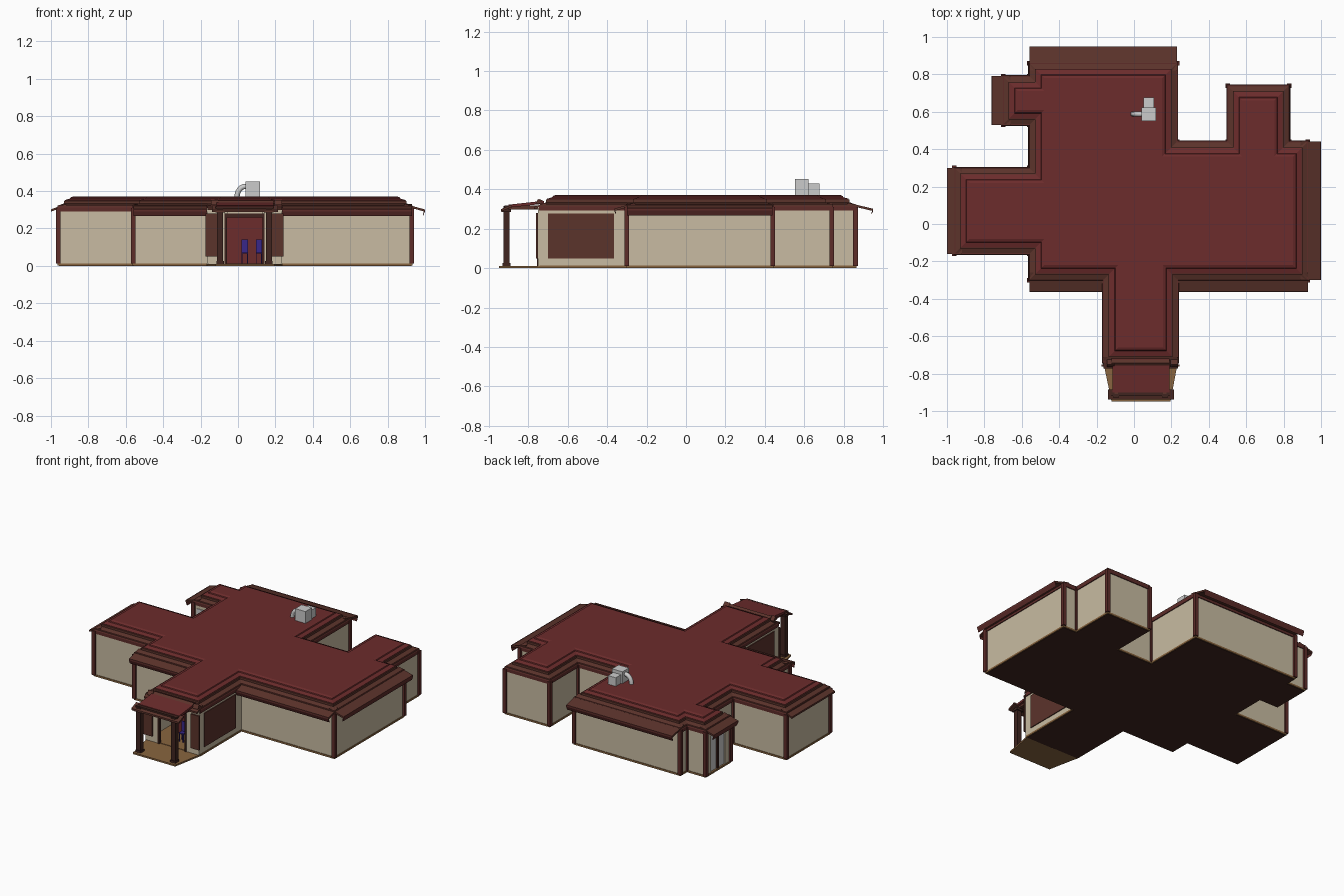
import bpy, bmesh, math
from mathutils import Vector

if "Cube" in bpy.data.objects:
    bpy.data.objects.remove(bpy.data.objects["Cube"])


def mat(name, r, g, b):
    m = bpy.data.materials.new(name)
    m.diffuse_color = (r, g, b, 1)
    m.use_nodes = True
    m.node_tree.nodes["Principled BSDF"].inputs["Base Color"].default_value = m.diffuse_color
    return m


WALL = mat("beige", .58, .50, .36)
RED = mat("roof_red", .15, .025, .025)
BROWN = mat("brown", .105, .033, .024)
DARK = mat("dark_brown", .05, .018, .014)
TRIM = mat("corner_red", .11, .025, .022)
TAN = mat("tan", .25, .13, .05)
BLUE = mat("blue", .04, .02, .25)

# building footprint, counter-clockwise
PLAN = [(.93, -.3), (.93, .44), (.83, .44), (.83, .74), (.5, .74), (.5, .44),
        (.23, .44), (.23, .86), (-.56, .86), (-.56, .79), (-.7, .79), (-.7, .53),
        (-.56, .53), (-.56, .3), (-.96, .3), (-.96, -.16), (-.56, -.16),
        (-.56, -.3), (-.165, -.3), (-.165, -.74), (.235, -.74), (.235, -.3)]
N = len(PLAN)


def inset(poly, d):
    out = []
    for i, p in enumerate(poly):
        a, p, b = Vector(poly[i - 1]), Vector(p), Vector(poly[(i + 1) % len(poly)])
        e1, e2 = (p - a).normalized(), (b - p).normalized()
        q = p + d * (Vector((-e1.y, e1.x)) + Vector((-e2.y, e2.x)))
        out.append((q.x, q.y))
    return out


def mesh(name, verts, faces, m=None):
    me = bpy.data.meshes.new(name)
    me.from_pydata(verts, [], faces)
    bm = bmesh.new()
    bm.from_mesh(me)
    bmesh.ops.recalc_face_normals(bm, faces=bm.faces)
    bm.to_mesh(me)
    bm.free()
    if m:
        me.materials.append(m)
    ob = bpy.data.objects.new(name, me)
    bpy.context.collection.objects.link(ob)
    return ob


def loft(name, rings, m):
    """Closed solid through a stack of matching rings."""
    n = len(rings[0])
    verts = [v for r in rings for v in r]
    faces = [(k * n + i, k * n + (i + 1) % n, (k + 1) * n + (i + 1) % n, (k + 1) * n + i)
             for k in range(len(rings) - 1) for i in range(n)]
    faces += [tuple(range(n))[::-1], tuple(range(len(verts) - n, len(verts)))]
    return mesh(name, verts, faces, m)


def plan_loft(name, steps, m, poly=PLAN):
    return loft(name, [[(x, y, z) for x, y in inset(poly, d)] for d, z in steps], m)


def box(name, x0, x1, y0, y1, z0, z1, m=None):
    return loft(name, [[(x0, y0, z), (x1, y0, z), (x1, y1, z), (x0, y1, z)] for z in (z0, z1)], m)


def eave(name, a, b, out, m=BROWN, zi=.332, zo=.302, back=.04, t=.012):
    """Sloped slab along wall line a-b (counter-clockwise), reaching out from it."""
    a, b = Vector(a), Vector(b)
    d = (b - a).normalized()
    n = Vector((d.y, -d.x))
    rings = []
    for p in (a, b):
        i, o = p - n * back, p + n * out
        rings.append([(i.x, i.y, zi), (o.x, o.y, zo), (o.x, o.y, zo - t), (i.x, i.y, zi - t)])
    loft(name, rings, m)


# floor slab and tan skirting
plan_loft("floor_slab", [(.002, 0), (.002, .008)], DARK)
plan_loft("base_skirting", [(-.004, .002), (-.004, .014)], TAN)

# outer walls, leaving the front entrance and the side lobby open
OPEN = (10, 19)
verts = [(x, y, z) for z in (.01, .315) for x, y in PLAN]
walls = mesh("outer_walls", verts, [(i, (i + 1) % N, N + (i + 1) % N, N + i)
                                    for i in range(N) if i not in OPEN], WALL)
s = walls.modifiers.new("thickness", "SOLIDIFY")
s.thickness = .012

# corner posts and fascia
for i, (x, y) in enumerate(PLAN):
    if y > -.7 and i not in (18, 21):
        box("corner_post", x - .012, x + .012, y - .012, y + .012, .012, .31, TRIM)
plan_loft("fascia", [(-.006, .292), (-.006, .312), (.0, .325)], TRIM)

# stepped roof
plan_loft("roof_border", [(-.004, .31), (-.004, .322), (.03, .334), (.03, .348), (.045, .352)], BROWN)
plan_loft("roof_top", [(.035, .34), (.035, .352), (.062, .36), (.065, .366), (.08, .372)], RED)

# sloped eaves over the main wall ends
for i, out in ((0, .068), (7, .088), (10, .06), (14, .04), (17, .062), (21, .062)):
    a, b = PLAN[i], PLAN[(i + 1) % N]
    if i == 21:
        a, b = PLAN[21], PLAN[0]
    eave("eave", a, b, out)
    eave("eave_edge", a, b, out + .002, TRIM, zi=.31 - .03, zo=.304, back=-out + .008, t=.012) if i != 14 else None

# side lobby: frame with plain glazing
box("lobby_jamb", -.7, -.688, .53, .585, .01, .31, WALL)
box("lobby_jamb", -.7, -.688, .735, .79, .01, .31, WALL)
box("lobby_lintel", -.7, -.688, .585, .735, .275, .31, WALL)
box("lobby_glass", -.692, -.688, .585, .735, .012, .275)
box("lobby_mullion", -.703, -.69, .654, .666, .012, .275, DARK)
box("lobby_side_glass", -.675, -.585, .524, .529, .03, .27)

# entrance front wall around the open doorway
for c in (-1, 1):
    xs = sorted((.035 + c * .105, .035 + c * .2))
    box("entrance_wall", *xs, -.75, -.735, .01, .31, WALL)
    xs = sorted((.035 + c * .145, .035 + c * .208))
    box("front_shutter", *xs, -.762, -.75, .05, .28, BROWN)
    xs = sorted((.035 + c * .2, .035 + c * .206))
    box("side_panel", *xs, -.70, -.365, .05, .277, BROWN)
    # door frame
    xs = sorted((.035 + c * .095, .035 + c * .107))
    box("door_frame", *xs, -.755, -.735, .01, .272, DARK)
    # porch posts with base and cap
    x = .035 + c * .13
    box("porch_post", x - .016, x + .016, -.927, -.895, .01, .315, DARK)
    box("post_base", x - .02, x + .02, -.931, -.891, .008, .025, DARK)
    box("post_cap", x - .024, x + .024, -.935, -.887, .285, .3, DARK)
    # beams from posts back to the wall
    box("porch_side_beam", x - .01, x + .01, -.91, -.74, .298, .318, BROWN)
box("entrance_lintel", -.06, .13, -.75, -.735, .28, .31, WALL)
box("door_head", -.072, .142, -.755, -.735, .26, .28, DARK)
box("inner_red_wall", -.06, .13, -.56, -.55, .01, .29, RED)

# blue chairs in the entrance hall
for x, y in ((.02, -.66), (.095, -.68)):
    box("chair_seat", x, x + .034, y, y + .034, .065, .073, BLUE)
    box("chair_back", x, x + .034, y + .03, y + .036, .073, .14, BLUE)
    for lx in (x, x + .029):
        for ly in (y, y + .029):
            box("chair_leg", lx, lx + .005, ly, ly + .005, .008, .065, BLUE)

# porch floor and roof
loft("porch_floor", [[(-.165, -.735, z), (-.12, -.948, z), (.195, -.948, z), (.235, -.735, z)]
                     for z in (0, .011)], TAN)
eave("porch_roof", (-.115, -.75), (.19, -.75), .15, RED, zi=.342, zo=.322, back=.03, t=.015)
eave("porch_front_eave", (-.14, -.9), (.215, -.9), .038, BROWN, zi=.322, zo=.3, back=.015)
eave("entrance_eave", (-.163, -.74), (.235, -.74), .032, BROWN, zi=.334, zo=.31, back=.03)
box("porch_beam", -.12, .19, -.92, -.9, .296, .318, DARK)
for x in (-.145, .195):
    loft("entrance_ridge", [[(k, -.765, .325), (k, -.75, .352), (k, -.725, .33)] for k in (x, x + .04)], BROWN)
loft("porch_ridge", [[(k, -.76, .335), (k, -.742, .35), (k, -.72, .34)] for k in (-.12, .19)], BROWN)

# rooftop ventilation unit with bent duct
box("vent_unit", .04, .117, .552, .622, .37, .452)
box("vent_side_unit", .05, .108, .622, .677, .37, .43)
cu = bpy.data.curves.new("vent_duct", "CURVE")
cu.dimensions = "3D"
cu.bevel_depth = .014
cu.bevel_resolution = 2
cu.use_fill_caps = True
sp = cu.splines.new("POLY")
pts = [(.045, .425)] + [(.04 - .045 * math.sin(t), .37 + .055 * math.cos(t))
                       for t in [math.pi / 12 * k for k in range(1, 7)]]
sp.points.add(len(pts) - 1)
for p, (x, z) in zip(sp.points, pts):
    p.co = (x, .588, z, 1)
bpy.context.collection.objects.link(bpy.data.objects.new("vent_duct", cu))
